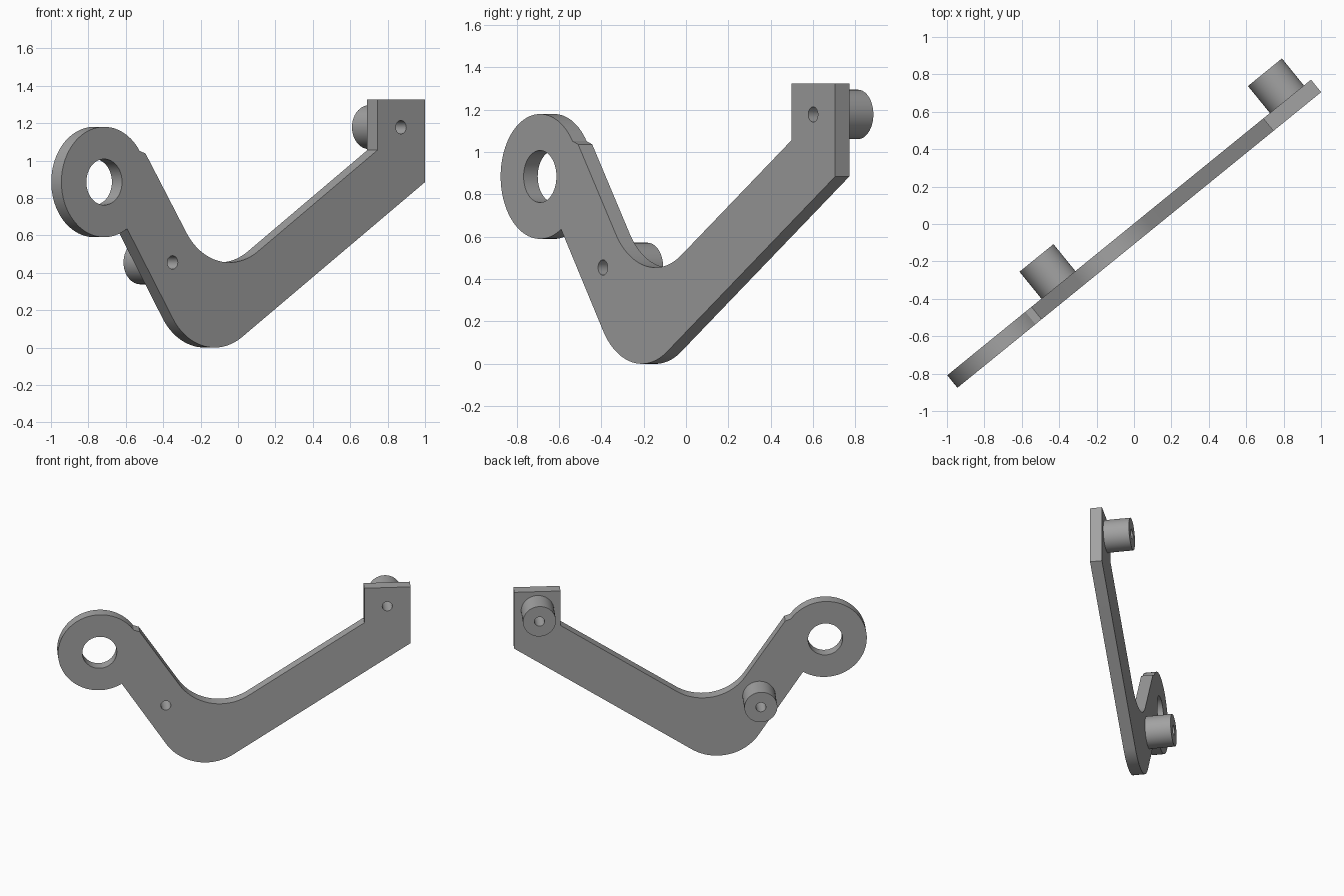
import bpy, bmesh, math
from mathutils import Matrix

old = bpy.data.objects.get("Cube")
if old:
    bpy.data.objects.remove(old, do_unlink=True)

TURN = math.radians(39.1)     # heading of the plate around z
SLOPE = 33.3                  # rise of the long arm; the short arm is square to it
FRONT, BACK, BOSS_END = -0.084, 0.002, 0.188

steel = bpy.data.materials.new("grey_metal")
steel.use_nodes = True
grey = (0.36, 0.36, 0.36, 1)
steel.diffuse_color = grey
steel.node_tree.nodes["Principled BSDF"].inputs["Base Color"].default_value = grey


def arc(cx, cz, r, start, end, steps=32):
    """Points along an arc, angles in degrees."""
    angles = [math.radians(start + (end - start) * i / steps) for i in range(steps + 1)]
    return [(cx + r * math.cos(a), cz + r * math.sin(a)) for a in angles]


def circle(cx, cz, r, steps=64):
    return arc(cx, cz, r, 0, 360, steps)[:-1]


def extruded(name, loops, near, far):
    """Fill the loops (inner ones become holes) and extrude through the plate depth."""
    curve = bpy.data.curves.new(name + "_profile", "CURVE")
    curve.dimensions = "2D"
    curve.fill_mode = "BOTH"
    curve.extrude = (far - near) / 2
    for points in loops:
        spline = curve.splines.new("POLY")
        spline.points.add(len(points) - 1)
        for p, (u, z) in zip(spline.points, points):
            p.co = (u, z, 0, 1)
        spline.use_cyclic_u = True
    helper = bpy.data.objects.new(name + "_profile", curve)
    bpy.context.collection.objects.link(helper)
    graph = bpy.context.evaluated_depsgraph_get()
    mesh = bpy.data.meshes.new_from_object(helper.evaluated_get(graph))
    bpy.data.objects.remove(helper, do_unlink=True)
    bpy.data.curves.remove(curve)

    # Stand the profile upright and turn it to the plate heading
    mesh.transform(Matrix.Rotation(TURN, 4, "Z") @ Matrix.Rotation(math.pi / 2, 4, "X")
                   @ Matrix.Translation((0, 0, -(near + far) / 2)))
    bm = bmesh.new()
    bm.from_mesh(mesh)
    bmesh.ops.remove_doubles(bm, verts=bm.verts, dist=0.0001)
    bmesh.ops.recalc_face_normals(bm, faces=bm.faces)
    bm.to_mesh(mesh)
    bm.free()
    mesh.materials.clear()
    mesh.materials.append(steel)
    mesh.name = name
    obj = bpy.data.objects.new(name, mesh)
    bpy.context.collection.objects.link(obj)
    bpy.ops.object.select_all(action="DESELECT")
    obj.select_set(True)
    bpy.context.view_layer.objects.active = obj
    bpy.ops.object.shade_smooth_by_angle(angle=math.radians(30))
    return obj


# Fastener centres, shared by the plate holes and the bosses
fasteners = {"lower_boss": (-0.519, 0.455), "upper_boss": (1.055, 1.178)}
HOLE = 0.036

# Bracket plate: eye ring, short arm, rounded elbow, long arm, square tab
outline = arc(-0.99, 0.885, 0.295, 34.5, 302.3, 64)
outline += arc(-0.229, 0.345, 0.345, 180 + SLOPE, 270 + SLOPE)
outline += [(1.221, 0.885), (1.221, 1.325), (0.892, 1.325), (0.892, 1.055)]
outline += arc(-0.127, 0.811, 0.356, 270 + SLOPE, 180 + SLOPE)
outline += [(-0.705, 1.037)]
holes = [circle(-0.99, 0.885, 0.123)]
holes += [circle(u, z, HOLE, 32) for u, z in fasteners.values()]
extruded("bracket_plate", [outline] + holes, FRONT, BACK)

# Tubular bosses on the back
for name, (u, z) in fasteners.items():
    extruded(name, [circle(u, z, 0.117), circle(u, z, HOLE, 32)], BACK, BOSS_END)
